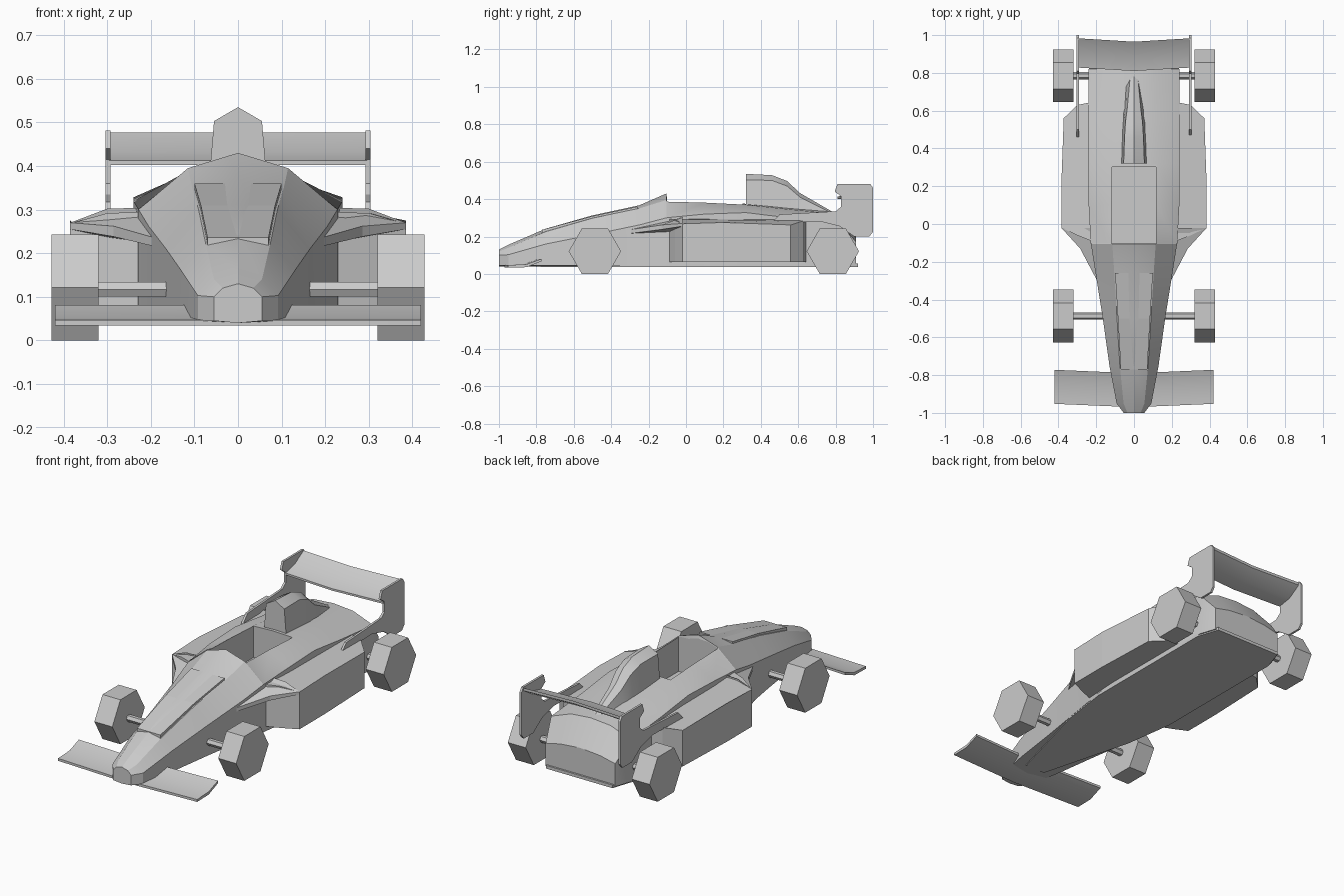
import bpy, bmesh, math
from mathutils import Vector

if "Cube" in bpy.data.objects:
    bpy.data.objects.remove(bpy.data.objects["Cube"])


def make(name, verts, faces, smooth=None):
    bm = bmesh.new()
    vs = [bm.verts.new(v) for v in verts]
    for f in faces:
        bm.faces.new([vs[i] for i in f])
    bmesh.ops.recalc_face_normals(bm, faces=bm.faces)
    mesh = bpy.data.meshes.new(name)
    bm.to_mesh(mesh)
    bm.free()
    ob = bpy.data.objects.new(name, mesh)
    bpy.context.collection.objects.link(ob)
    if smooth:
        bpy.ops.object.select_all(action='DESELECT')
        ob.select_set(True)
        bpy.context.view_layer.objects.active = ob
        bpy.ops.object.shade_smooth_by_angle(angle=math.radians(smooth))
    return ob


def loft(name, rings, smooth=None):
    """Skin closed rings of equal length and cap both ends."""
    n = len(rings[0])
    faces = [list(range(n)), list(range((len(rings) - 1) * n, len(rings) * n))]
    for r in range(len(rings) - 1):
        for i in range(n):
            j = (i + 1) % n
            faces.append([r * n + i, r * n + j, (r + 1) * n + j, (r + 1) * n + i])
    return make(name, [p for ring in rings for p in ring], faces, smooth)


def sym_ring(y, half):
    """Mirror a half section (first and last points on the centre line)."""
    return ([(x, y, z) for x, z in half] +
            [(-x, y, z) for x, z in reversed(half[1:-1])])


def both_sides(ob):
    m = ob.modifiers.new("Mirror", 'MIRROR')
    m.use_axis = (True, False, False)
    return ob


def plate(name, profile, x0, x1):
    """Side profile (y, z) extruded across x."""
    return loft(name, [[(x, y, z) for y, z in profile] for x in (x0, x1)])


# Body: y, half width, shoulder z, upper half width, upper z, top z
stations = [
    (-1.00, .055, .100, .035, .120, .130),
    (-0.95, .092, .103, .055, .140, .156),
    (-0.75, .130, .160, .075, .226, .242),
    (-0.50, .165, .210, .090, .298, .313),
    (-0.25, .205, .262, .105, .350, .367),
    (-0.105, .228, .300, .115, .395, .430),
    (-0.10, .229, .301, .120, .386, .392),
    (0.10, .240, .320, .120, .381, .386),
    (0.32, .240, .328, .120, .370, .375),
    (0.55, .240, .300, .120, .345, .355),
    (0.82, .240, .275, .120, .320, .330),
    (0.91, .210, .170, .120, .190, .200),
]
rings = []
for y, w, sh, u, uz, top in stations:
    rings.append(sym_ring(y, [(0, .04), (w, .045), (w, sh), (u, uz), (0, top)]))
body = loft("body", rings, 25)

# Cockpit opening
bpy.ops.mesh.primitive_cube_add(size=1, location=(0, .1, .45))
cutter = bpy.context.object
cutter.name = "cockpit_cutter"
cutter.scale = (.235, .405, .5)
cutter.hide_render = True
cutter.hide_set(True)
cut = body.modifiers.new("Cockpit", 'BOOLEAN')
cut.operation = 'DIFFERENCE'
cut.solver = 'EXACT'
cut.object = cutter

# Flat panel on the nose
panel = [(-.77, .07, .236), (-.50, .085, .309), (-.26, .10, .360)]
loft("nose_panel", [[(-w, y, z - .02), (w, y, z - .02), (w, y, z), (-w, y, z)]
                    for y, w, z in panel])

# Air intake and engine cover: y, base half width, shoulder half width, shoulder z, top z
cover = [(.32, .072, .055, .503, .535), (.46, .066, .050, .500, .528),
         (.54, .062, .045, .470, .497), (.61, .058, .036, .410, .432),
         (.78, .045, .020, .325, .334)]
loft("engine_cover", [sym_ring(y, [(0, .30), (b, .30), (s, sz), (0, t)])
                      for y, b, s, sz, t in cover], 35)

# Side pods: outline in plan, with a top sloping outward
plan = [(.20, -.10), (.30, -.06), (.385, -.02), (.385, .20), (.372, .56), (.30, .63), (.20, .65)]
tops = [.295, .292, .268, .275, .262, .285, .29]
both_sides(loft("side_pod", [[(x, y, .065) for x, y in plan],
                             [(x, y, z) for (x, y), z in zip(plan, tops)]]))

# Overhanging lip in front of each pod
lip_top = [(.19, -.31, .235), (.285, -.13, .262), (.385, -.02, .270), (.30, -.02, .302), (.20, -.02, .305)]
lip_low = [(.19, -.31, .215), (.285, -.13, .238), (.385, -.02, .255), (.30, -.02, .235), (.20, -.02, .220)]
both_sides(loft("pod_lip", [lip_low, lip_top]))

# Floor tray
plan = [(.06, -.80), (.20, -.28), (.24, 0), (.24, .80), (.20, .92), (0, .92), (0, -.80)]
both_sides(loft("floor_tray", [[(x, y, z) for x, y in plan] for z in (.038, .055)]))


# Wings: swept curved blades
def blade(name, profile, half, sweep):
    loft(name, [[(x, y + (sweep if x else 0), z) for y, z in profile]
                for x in (-half, 0, half)], 30)


blade("front_wing", [(-.97, .034), (-.87, .036), (-.79, .068), (-.79, .081),
                     (-.87, .052), (-.97, .047)], .42, .018)
blade("rear_wing", [(.81, .402), (.89, .415), (.965, .462), (.965, .477),
                    (.89, .432), (.81, .413)], .296, .018)

# Rear wing end plates with forward arms
both_sides(plate("end_plate", [
    (.46, .275), (.50, .318), (.80, .335), (.83, .36), (.83, .415), (.795, .44),
    (.81, .482), (.985, .482), (1.0, .46), (1.0, .225), (.98, .20), (.90, .20),
    (.82, .255), (.72, .28)], .292, .304))


# Six-sided wheels and axles
def hexagon(cy, cz, r):
    return [(cy + r * math.cos(i * math.pi / 3), cz + r * math.sin(i * math.pi / 3))
            for i in range(6)]


for label, y in (("front", -.487), ("rear", .785)):
    both_sides(plate(label + "_wheel", hexagon(y, .1213, .14), .32, .428))
    plate(label + "_axle", hexagon(y, .117, .019), -.33, .33)
